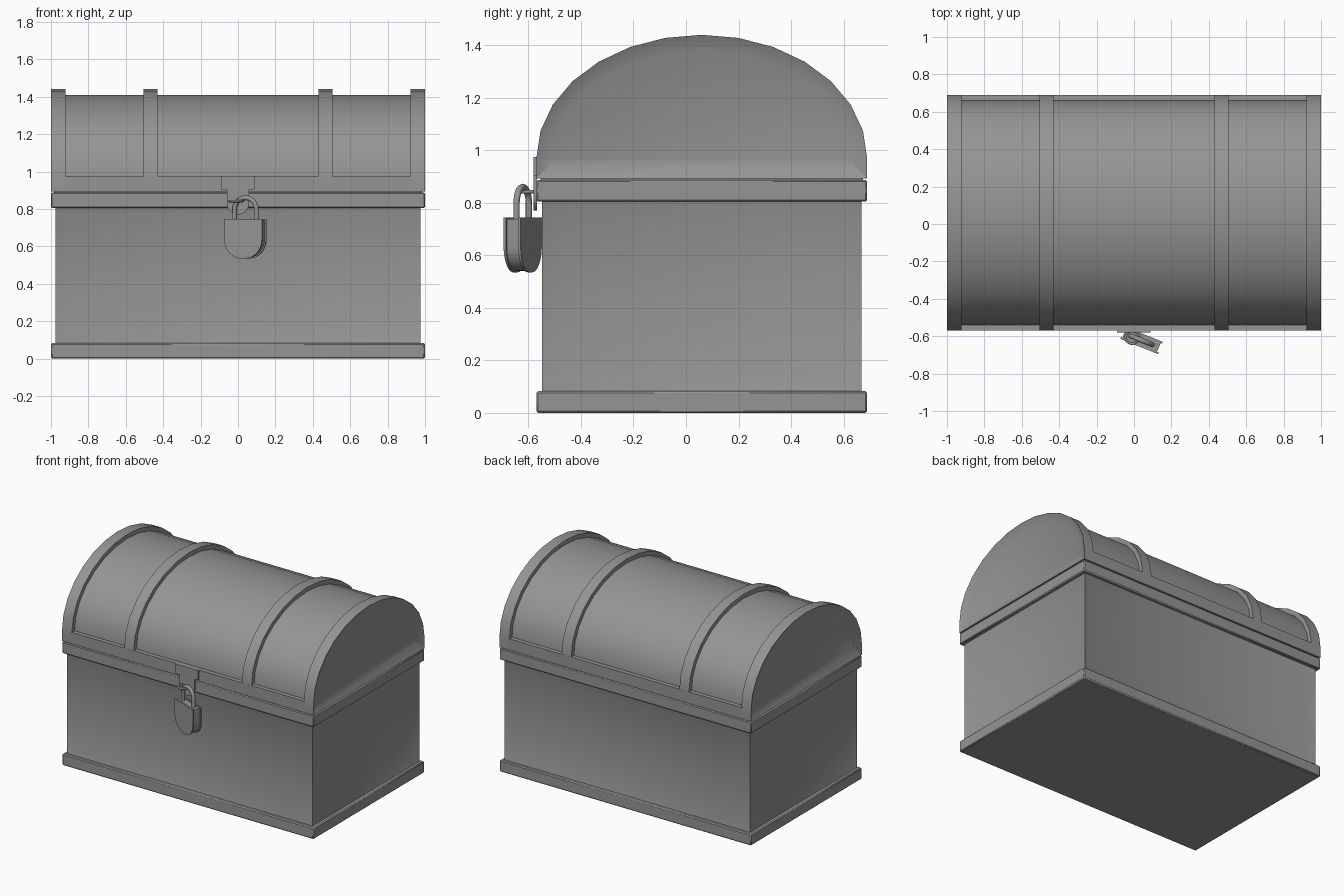
import bpy, bmesh, math
from mathutils import Matrix, Vector

if "Cube" in bpy.data.objects:
    bpy.data.objects.remove(bpy.data.objects["Cube"])

grey = bpy.data.materials.new("plain grey")
grey.use_nodes = True
COLOUR = (0.3, 0.3, 0.3, 1)
grey.diffuse_color = COLOUR
grey.node_tree.nodes["Principled BSDF"].inputs["Base Color"].default_value = COLOUR

MID = 0.06       # depth centre of the chest, behind the padlock
HALF = 0.63      # half depth of the rims
SPRING = 0.97    # height where the lid arch starts


def finish(name, bm, bevel=0):
    bmesh.ops.recalc_face_normals(bm, faces=bm.faces)
    mesh = bpy.data.meshes.new(name)
    bm.to_mesh(mesh)
    bm.free()
    obj = bpy.data.objects.new(name, mesh)
    bpy.context.collection.objects.link(obj)
    mesh.materials.append(grey)
    if bevel:
        mod = obj.modifiers.new("edge", "BEVEL")
        mod.width = bevel
        mod.segments = 1
    bpy.ops.object.select_all(action="DESELECT")
    obj.select_set(True)
    bpy.context.view_layer.objects.active = obj
    bpy.ops.object.shade_smooth_by_angle(angle=math.radians(32))
    return obj


def box(hx, hy, z0, z1):
    bm = bmesh.new()
    bmesh.ops.create_cube(bm, size=1)
    bmesh.ops.scale(bm, vec=(2 * hx, 2 * hy, z1 - z0), verts=bm.verts)
    bmesh.ops.translate(bm, vec=(0, MID, (z0 + z1) / 2), verts=bm.verts)
    return bm


def prism(points, start, end, axis):
    """Extrude a profile along x (points are y, z) or along y (points are x, z)."""
    bm = bmesh.new()
    place = (lambda a, b: (start, a, b)) if axis == "x" else (lambda a, b: (a, start, b))
    face = bm.faces.new([bm.verts.new(place(a, b)) for a, b in points])
    new = bmesh.ops.extrude_face_region(bm, geom=[face])["geom"]
    step = Vector((end - start, 0, 0) if axis == "x" else (0, end - start, 0))
    bmesh.ops.translate(bm, vec=step, verts=[v for v in new if isinstance(v, bmesh.types.BMVert)])
    bmesh.ops.recalc_face_normals(bm, faces=bm.faces)
    return bm


def recess(bm, pick, thickness, depth):
    bm.normal_update()
    faces = [f for f in bm.faces if pick(f.normal)]
    bmesh.ops.inset_individual(bm, faces=faces, thickness=thickness, depth=-depth,
                               use_even_offset=True)


def arch(shrink, bottom):
    """Lid cross-section: half ellipse over short straight sides."""
    n = 14
    pts = [(MID + (HALF - shrink) * math.cos(math.pi * i / n),
            SPRING + (0.47 - shrink) * math.sin(math.pi * i / n)) for i in range(n + 1)]
    return [(MID + HALF - shrink, bottom)] + pts + [(MID - HALF + shrink, bottom)]


# Chest body with framed panels
finish("base_plinth", box(1, HALF, 0, 0.083), 0.007)
body = box(0.976, 0.608, 0.08, 0.807)
recess(body, lambda n: abs(n.z) < 0.5, 0.062, 0.025)
finish("chest_body", body)
finish("body_rim", box(1, HALF, 0.805, 0.888), 0.006)
finish("rim_gap_filler", box(0.985, HALF - 0.015, 0.87, 0.91))

# Barrel lid, its lower frame and raised ribs
finish("lid_barrel", prism(arch(0.03, 0.9), -0.95, 0.95, "x"))
finish("lid_frame", box(0.93, HALF, 0.893, 0.975))
for side, name in ((-1, "right"), (1, "left")):
    cap = prism(arch(0, 0.893), side * 0.922, side, "x")
    recess(cap, lambda n: n.x * side > 0.9, 0.061, 0.03)
    finish(name + "_lid_end", cap)
    finish(name + "_lid_rib", prism(arch(0, 0.9), side * 0.43, side * 0.506, "x"))

# Hasp plate with rounded tongue
tongue = [(0.06 * math.cos(a), 0.83 + 0.06 * math.sin(a))
          for a in (-math.pi * i / 12 for i in range(13))]
hasp = [(0.06, 0.905)] + tongue + [(-0.06, 0.905), (-0.09, 0.905), (-0.09, 0.975),
                                   (0.088, 0.975), (0.088, 0.905)]
finish("hasp", prism(hasp, -0.568, -0.58, "y"))


# Tubes for the staple and the shackle
def tube(name, points, radius, closed=False):
    curve = bpy.data.curves.new(name, "CURVE")
    curve.dimensions = "3D"
    curve.bevel_depth = radius
    curve.bevel_resolution = 2
    curve.use_fill_caps = True
    line = curve.splines.new("POLY")
    line.points.add(len(points) - 1)
    for p, co in zip(line.points, points):
        p.co = (*co, 1)
    line.use_cyclic_u = closed
    obj = bpy.data.objects.new(name, curve)
    bpy.context.collection.objects.link(obj)
    curve.materials.append(grey)
    return obj


ring = [2 * math.pi * i / 16 for i in range(16)]
tube("staple", [(-0.01 + 0.035 * math.cos(a), -0.605 + 0.035 * math.sin(a), 0.842)
                for a in ring], 0.007, True)

# Padlock, turned slightly about its upright axis
turn = Matrix.Translation((0.04, -0.622, 0)) @ Matrix.Rotation(math.radians(-22), 4, "Z")


def lock_outline(w, top, bottom):
    r = 0.1 * w / 0.108
    curve = [(math.cos(a), math.sin(a)) for a in (-math.pi / 2 * i / 8 for i in range(9))]
    right = [(w, top)] + [(w - r + r * c, bottom + r + r * s) for c, s in curve]
    return right + [(-x, z) for x, z in reversed(right)]


layers = (("padlock_front", 0.108, 0, -0.035, -0.025),
          ("padlock_core", 0.1, 0.006, -0.025, 0.025),
          ("padlock_back", 0.108, 0, 0.025, 0.035))
for name, w, shrink, y0, y1 in layers:
    plate = prism(lock_outline(w, 0.745 - shrink, 0.535 + shrink), y0, y1, "y")
    finish(name, plate).matrix_world = turn

bow = [(0.063 * math.cos(math.pi * i / 12), 0, 0.797 + 0.063 * math.sin(math.pi * i / 12))
       for i in range(13)]
shackle = tube("padlock_shackle", [(0.063, 0, 0.72)] + bow + [(-0.063, 0, 0.72)], 0.013)
shackle.matrix_world = turn
